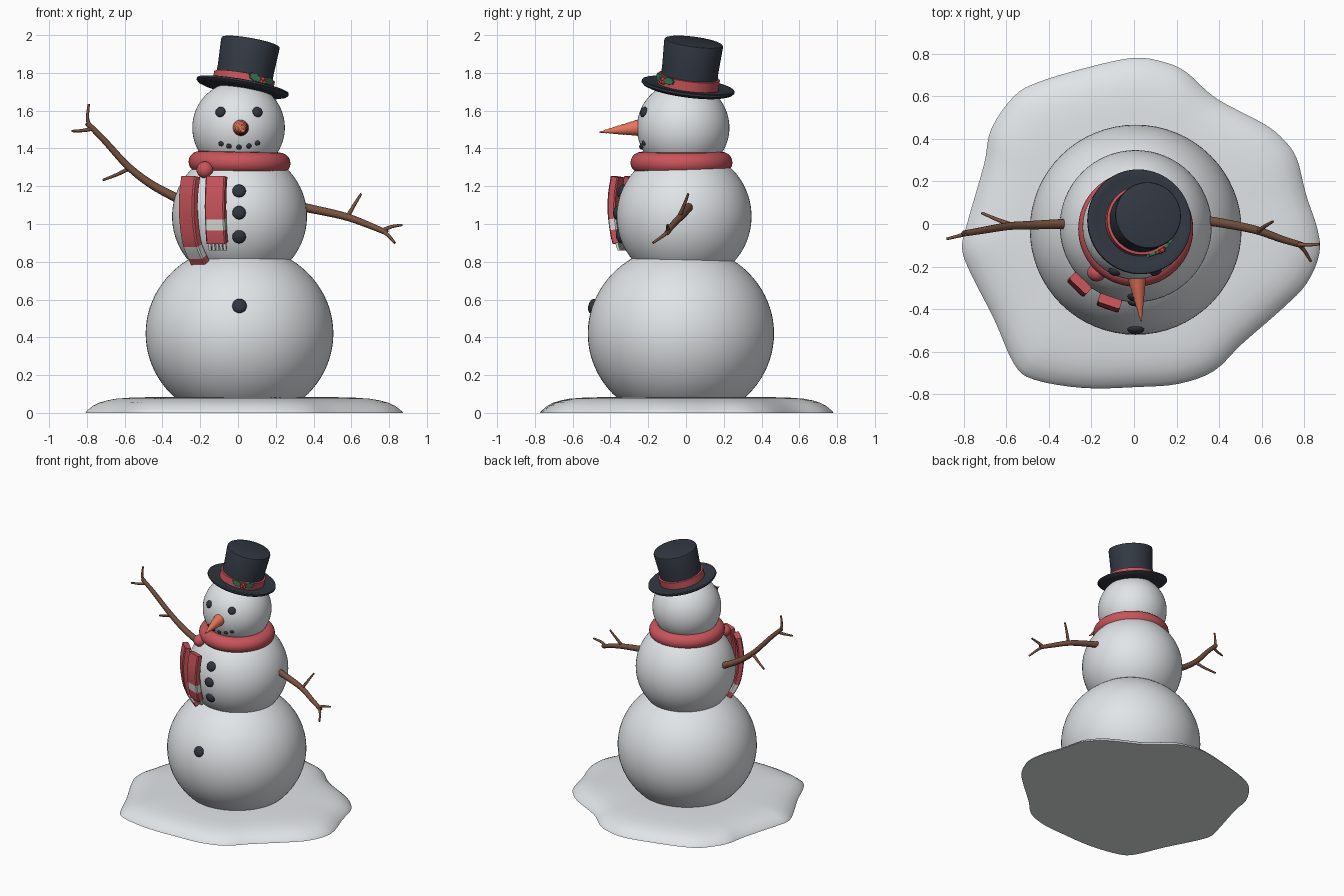
import bpy, bmesh, math
from mathutils import Vector, Matrix

if "Cube" in bpy.data.objects:
    bpy.data.objects.remove(bpy.data.objects["Cube"])

def mat(name, r, g, b):
    m = bpy.data.materials.new(name)
    m.diffuse_color = (r, g, b, 1)
    m.use_nodes = True
    m.node_tree.nodes["Principled BSDF"].inputs["Base Color"].default_value = m.diffuse_color
    return m

SNOW = mat("snow white", .82, .85, .87)
COAL = mat("coal black", .03, .036, .05)
FELT = mat("hat charcoal", .032, .04, .055)
RED = mat("scarf red", .58, .09, .105)
CREAM = mat("stripe white", .72, .72, .70)
WOOD = mat("twig brown", .19, .085, .05)
ORANGE = mat("carrot orange", .80, .18, .10)
GREEN = mat("leaf green", .04, .19, .09)
BERRY = mat("berry red", .60, .04, .05)

def finish(bm, name, *mats, matrix=None, angle=40):
    bmesh.ops.recalc_face_normals(bm, faces=bm.faces)
    if matrix:
        bm.transform(matrix)
    me = bpy.data.meshes.new(name)
    bm.to_mesh(me)
    bm.free()
    ob = bpy.data.objects.new(name, me)
    bpy.context.collection.objects.link(ob)
    for m in mats:
        me.materials.append(m)
    bpy.ops.object.select_all(action='DESELECT')
    ob.select_set(True)
    bpy.context.view_layer.objects.active = ob
    bpy.ops.object.shade_smooth_by_angle(angle=math.radians(angle))
    return ob

def loft(bm, rings):
    """Skin a list of closed rings of points, capping both ends."""
    vs = [[bm.verts.new(p) for p in r] for r in rings]
    n = len(vs[0])
    faces = []
    for k, (a, b) in enumerate(zip(vs, vs[1:])):
        for i in range(n):
            f = bm.faces.new((a[i], a[(i + 1) % n], b[(i + 1) % n], b[i]))
            faces.append((k, f))
    bm.faces.new(vs[0][::-1])
    bm.faces.new(vs[-1])
    return faces

def lathe(name, profile, m, matrix=None, seg=48, angle=40):
    bm = bmesh.new()
    loft(bm, [[(r * math.cos(2 * math.pi * i / seg), r * math.sin(2 * math.pi * i / seg), z)
               for i in range(seg)] for r, z in profile])
    return finish(bm, name, m, matrix=matrix, angle=angle)

def ball(name, c, radii, m, rot=None, seg=20, floor=None):
    bm = bmesh.new()
    bmesh.ops.create_uvsphere(bm, u_segments=seg, v_segments=seg * 2 // 3, radius=1)
    mx = Matrix.Translation(c) @ (rot or Matrix()) @ Matrix.Diagonal((*radii, 1))
    bm.transform(mx)
    if floor is not None:
        for v in bm.verts:
            v.co.z = max(v.co.z, floor)
    return finish(bm, name, m, angle=60)

def facing(d):
    return Vector((0, 0, 1)).rotation_difference(Vector(d)).to_matrix().to_4x4()

def catmull(pts, k, closed):
    n = len(pts)
    get = (lambda i: Vector(pts[i % n])) if closed else (lambda i: Vector(pts[max(0, min(n - 1, i))]))
    out = []
    for i in range(n if closed else n - 1):
        a, b, c, d = (get(i + j) for j in (-1, 0, 1, 2))
        for s in range(k):
            t = s / k
            out.append(.5 * (2 * b + (c - a) * t + (2 * a - 5 * b + 4 * c - d) * t * t
                             + (3 * b - a - 3 * c + d) * t ** 3))
    return out if closed else out + [Vector(pts[-1])]

# Snow mound at the foot
outline = [(0, .78), (.14, .76), (.244, .714), (.385, .59), (.61, .47), (.704, .394), (.765, .305),
           (.807, .14), (.86, -.02), (.87, -.14), (.81, -.28), (.70, -.394), (.507, -.563),
           (.375, -.69), (.21, -.75), (.02, -.765), (-.235, -.77), (-.47, -.73), (-.563, -.657),
           (-.657, -.446), (-.765, -.235), (-.807, -.117), (-.784, 0), (-.704, .28), (-.67, .446),
           (-.563, .60), (-.446, .667), (-.21, .737)]
edge = catmull(outline, 4, True)
bm = bmesh.new()
loft(bm, [[(p.x * s, p.y * s, z) for p in edge] for s, z in
          ((1, 0), (.995, .008), (.975, .022), (.95, .038), (.91, .054), (.86, .066), (.80, .075),
           (.7, .081), (.5, .085), (.2, .085))])
finish(bm, "snow_mound", SNOW)

# Three snowballs
LOW = (Vector((.008, -.027, .42)), (.497, .493, .468))
MID = (Vector((.008, -.01, 1.04)), (.357, .357, .357))
HEAD = (Vector((.003, -.015, 1.51)), (.245, .245, .245))
ball("lower_snowball", *LOW, SNOW, seg=64, floor=.02)
ball("middle_snowball", *MID, SNOW, seg=64)
ball("head_snowball", *HEAD, SNOW, seg=56)

def stud(name, part, x, z, r, flat):
    """Coal lump pressed into the front of a snowball."""
    c, (a, b, h) = part
    y = c.y - b * math.sqrt(1 - ((x - c.x) / a) ** 2 - ((z - c.z) / h) ** 2)
    p = Vector((x, y, z))
    ball(name, p, (r, r, r * flat), COAL, rot=facing(p - c))

# Eyes, mouth and buttons
for x in (-.093, .103):
    stud("eye", HEAD, x, 1.593, .028, .6)
for x, z in ((-.09, 1.425), (-.048, 1.412), (.005, 1.407), (.058, 1.413), (.103, 1.428)):
    stud("mouth_coal", HEAD, x, z, .014, .7)
for z in (1.175, 1.06, .932):
    stud("button", MID, .006, z, .036, .55)
stud("button", LOW, .008, .566, .039, .55)

# Ridged carrot nose
base, tip = Vector((.012, -.23, 1.512)), Vector((.034, -.46, 1.486))
L = (tip - base).length
prof = [(.02, -.01)] + [(.046 * (1 - i / 20) ** .92 + (.0022 if i % 2 else 0), L * i / 20)
                        for i in range(20)] + [(.0015, L)]
lathe("carrot_nose", prof, ORANGE, Matrix.Translation(base) @ facing(tip - base), seg=24)

# Scarf wrap and knot
bm = bmesh.new()
loop = []
for k in range(64):
    a = 2 * math.pi * k / 64
    loop.append([bm.verts.new(((.212 + .058 * math.cos(b)) * math.cos(a),
                               (.212 + .058 * math.cos(b)) * math.sin(a), .057 * math.sin(b)))
                 for b in (2 * math.pi * j / 20 for j in range(20))])
for k in range(64):
    for j in range(20):
        p, q = loop[k], loop[(k + 1) % 64]
        bm.faces.new((p[j], q[j], q[(j + 1) % 20], p[(j + 1) % 20]))
finish(bm, "scarf_wrap", RED, matrix=Matrix.Translation((.008, -.024, 1.325)) @ Matrix.Rotation(.02, 4, 'Y'))
ball("scarf_knot", (-.175, -.228, 1.287), (.045, .042, .044), RED)

# Hanging scarf tails, striped by height
drape = catmull([(.372, 1.25), (.388, 1.15), (.388, 1.04), (.362, .90), (.30, .795)], 10, False)

def tail(name, azimuth, end, stripes):
    a = math.radians(azimuth)
    out, side = Vector((math.cos(a), math.sin(a), 0)), Vector((-math.sin(a), math.cos(a), 0))
    o = Vector((MID[0].x, MID[0].y, 0))
    pts = [p for p in drape if p.y >= end - .005]
    rings = []
    for i, p in enumerate(pts):
        t = pts[min(i + 1, len(pts) - 1)] - pts[max(i - 1, 0)]
        n = (out * -t.y + Vector((0, 0, t.x))).normalized()
        c = o + out * p.x + Vector((0, 0, p.y))
        rings.append([c + side * w + n * h for w, h in
                      ((-.055, -.015), (-.048, -.022), (.048, -.022), (.055, -.015),
                       (.055, .015), (.048, .022), (-.048, .022), (-.055, .015))])
    bm = bmesh.new()
    for k, f in loft(bm, rings):
        z = (pts[k].y + pts[k + 1].y) / 2
        f.material_index = int(any(lo < z < hi for lo, hi in stripes))
    finish(bm, name, RED, CREAM)
    # Fringe
    t = (pts[-1] - pts[-2]).normalized()
    bm = bmesh.new()
    for w in (-.042, -.021, 0, .021, .042):
        loft(bm, [[o + out * (pts[-1].x + t.x * d + h) + side * (w + s) + Vector((0, 0, pts[-1].y + t.y * d))
                   for s, h in ((-.007, -.007), (.007, -.007), (.007, .007), (-.007, .007))]
                  for d in (-.01, .042)])
    finish(bm, name + "_fringe", CREAM)

tail("scarf_tail_long", 226, .795, [(.83, .885)])
tail("scarf_tail_short", 251, .90, [(.965, 1.025)])

# Twig arms: tapered tubes
def twig(name, pts, r0, r1):
    path = catmull(pts, 6, False)
    rings = []
    for i, p in enumerate(path):
        t = (path[min(i + 1, len(path) - 1)] - path[max(i - 1, 0)]).normalized()
        u = t.cross(Vector((0, 1, 0))).normalized()
        v = t.cross(u)
        r = r0 + (r1 - r0) * i / (len(path) - 1)
        rings.append([p + (u * math.cos(b) + v * math.sin(b)) * r
                      for b in (math.pi * j / 5 for j in range(10))])
    bm = bmesh.new()
    loft(bm, rings)
    finish(bm, name, WOOD)

twig("left_arm", [(-.27, 0, 1.115), (-.35, 0, 1.15), (-.47, -.005, 1.217), (-.587, -.01, 1.31),
                  (-.71, -.03, 1.445), (-.80, -.045, 1.535)], .026, .014)
twig("left_arm_finger", [(-.785, -.043, 1.52), (-.797, -.05, 1.56), (-.79, -.05, 1.635)], .012, .006)
twig("left_arm_finger", [(-.77, -.04, 1.505), (-.82, -.055, 1.495), (-.88, -.07, 1.492)], .012, .006)
twig("left_arm_twig", [(-.575, -.005, 1.295), (-.64, .02, 1.262), (-.715, .052, 1.233)], .012, .006)
twig("right_arm", [(.29, .015, 1.10), (.365, .012, 1.085), (.56, -.025, 1.042), (.69, -.07, .995),
                   (.79, -.10, .953)], .026, .014)
twig("right_arm_finger", [(.765, -.095, .965), (.81, -.098, .985), (.87, -.095, .995)], .012, .006)
twig("right_arm_finger", [(.775, -.097, .958), (.80, -.125, .935), (.83, -.175, .90)], .012, .006)
twig("right_arm_twig", [(.58, -.035, 1.04), (.615, -.01, 1.10), (.652, .012, 1.16)], .012, .006)

# Tilted top hat with band
HAT = Matrix.Translation((.024, .01, 1.722)) @ facing((.178, .13, 1))
lathe("top_hat", [(.01, -.018), (.16, -.018), (.215, -.016), (.238, -.008), (.248, .002), (.246, .012),
                  (.236, .015), (.21, .008), (.152, .008), (.15, .10), (.157, .238), (.154, .247),
                  (.146, .25), (.01, .25)], FELT, HAT, seg=64)
lathe("hat_band", [(.148, .006), (.163, .008), (.163, .06), (.148, .063)], RED, HAT, seg=64)

# Holly sprig on the band
def on_band(deg, r, z):
    a = math.radians(deg)
    return HAT @ Matrix.Translation((r * math.cos(a), r * math.sin(a), z)) @ Matrix.Rotation(a + math.pi / 2, 4, 'Z')

for deg, roll in ((-70, .3), (-39, -.1)):
    bm = bmesh.new()
    ring = [(math.cos(b) * .038 * s, math.sin(b) * .022 * s) for b, s in
            ((2 * math.pi * i / 16, .78 if i % 2 else 1) for i in range(16))]
    loft(bm, [[(x, y, z) for x, z in ring] for y in (-.006, .006)])
    finish(bm, "holly_leaf", GREEN, matrix=on_band(deg, .168, .045) @ Matrix.Rotation(roll, 4, 'Y'), angle=20)
for deg, z in ((-57, .03), (-51, .03), (-54, .046)):
    ball("holly_berry", on_band(deg, .172, z).translation, (.011, .011, .011), BERRY, seg=12)
